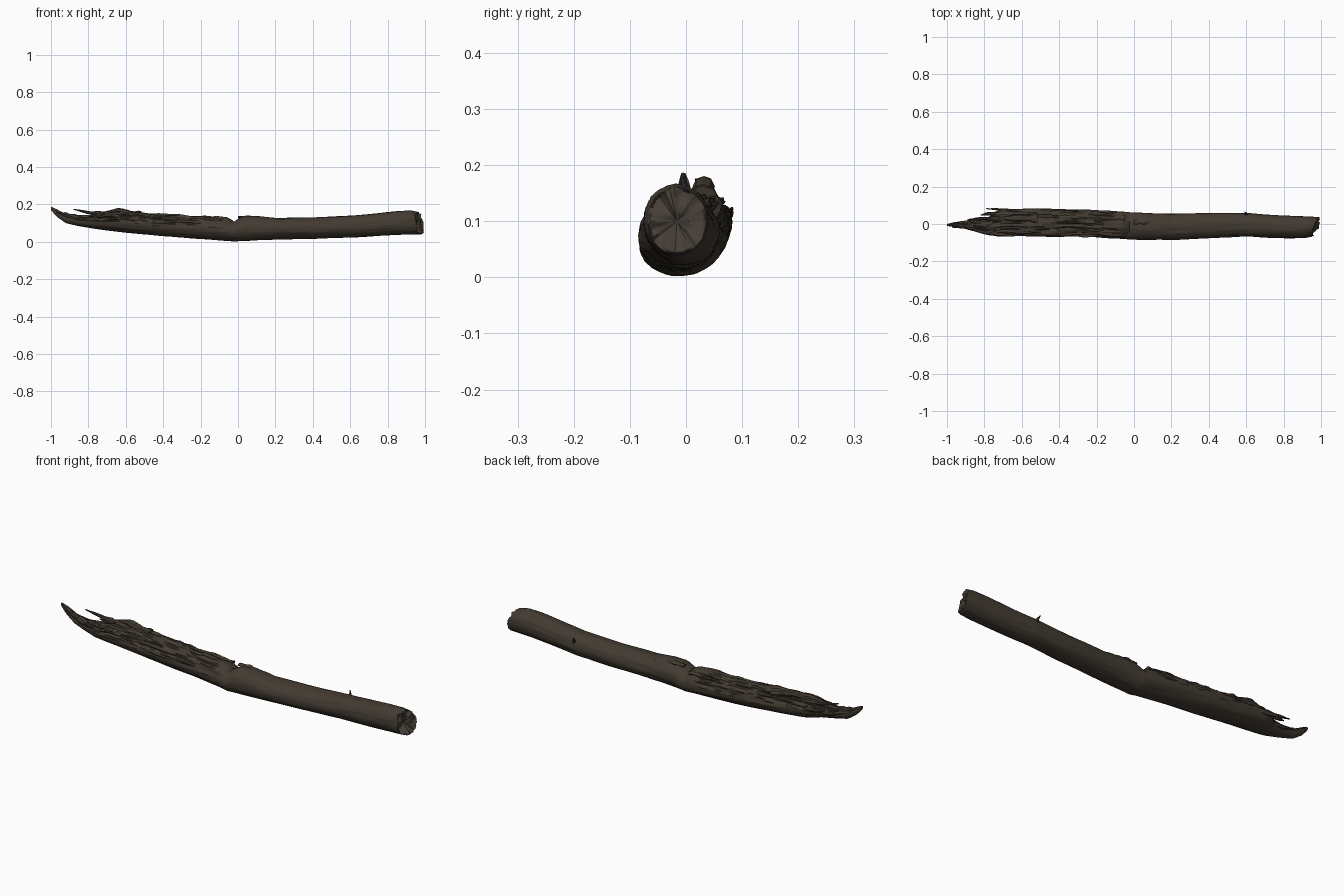
import bpy
import bmesh
from math import sin, cos, pi, radians
from mathutils import Vector, noise

default_cube = bpy.data.objects.get("Cube")
if default_cube:
    bpy.data.objects.remove(default_cube, do_unlink=True)


def make_material(name, colour):
    material = bpy.data.materials.new(name)
    material.use_nodes = True
    material.diffuse_color = colour
    for node in material.node_tree.nodes:
        if node.type == 'BSDF_PRINCIPLED':
            node.inputs["Base Color"].default_value = colour
            node.inputs["Roughness"].default_value = 0.9
    return material


bark = make_material("dark brown bark", (.055, .043, .031, 1))
end_wood = make_material("weathered end wood", (.061, .049, .037, 1))

# Outline of the log along its length: x, front y, back y, bottom z, top z
STATIONS = [
    (-1, -.01, 0, .17, .187), (-.97, -.015, .008, .135, .175),
    (-.92, -.022, .015, .1, .15), (-.85, -.04, .022, .084, .14),
    (-.78, -.058, .035, .072, .142), (-.74, -.062, .066, .066, .148),
    (-.7, -.065, .08, .06, .16), (-.58, -.066, .082, .047, .157),
    (-.4, -.066, .08, .03, .145), (-.2, -.07, .074, .015, .138),
    (-.06, -.079, .066, .005, .131), (-.02, -.083, .062, .002, .11),
    (.03, -.085, .06, .004, .138), (.1, -.086, .057, .008, .139),
    (.2, -.085, .055, .012, .127), (.4, -.076, .058, .015, .13),
    (.6, -.066, .06, .024, .14), (.7, -.072, .051, .029, .148),
    (.85, -.076, .043, .036, .163), (.93, -.075, .04, .039, .166),
    (.97, -.068, .036, .04, .16),
]


def outline(x):
    for a, b in zip(STATIONS, STATIONS[1:]):
        if x <= b[0]:
            t = (x - a[0]) / (b[0] - a[0])
            return [p + (q - p) * t for p, q in zip(a[1:], b[1:])]
    return STATIONS[-1][1:]


def streak(x, angle, along, around):
    return noise.noise(Vector((x * along, cos(angle) * around, sin(angle) * around)))


def log_point(x, angle):
    front, back, low, high = outline(x)
    y_mid, z_mid = (front + back) / 2, (low + high) / 2
    size = 1 + .035 * streak(x, angle, 4, 2) + .03 * streak(x, angle, 7, 7)
    # Torn, stepped grain on the upper side of the split half
    up = max(0, min(1, (sin(angle) + .1) * 2))
    torn = up * max(0, min(1, (-.03 - x) * 8))
    grain = streak(x, angle, 6, 6) + .5 * streak(x, angle, 14, 13)
    size += torn * (.1 * round(grain * 3) / 3 + .12 * grain - .03)
    # Crack running down the front from the notch
    crack_x = -.02 - .06 * (1 - sin(angle))
    if sin(angle) > -.2 and cos(angle) < .3:
        size -= .09 * max(0, 1 - abs(x - crack_x) / .012)
    y = y_mid + (back - front) / 2 * cos(angle) * size
    z = z_mid + (high - low) / 2 * sin(angle) * size
    # Slanted break at the whole end
    slant = max(0, (x - .88) / .09)
    x += slant * (.4 * (y + .016) - .16 * (z - .1))
    x += slant * .012 * streak(1, angle, 1, 4)
    return Vector((x, y, z))


def finish(name, bm, materials):
    bmesh.ops.recalc_face_normals(bm, faces=bm.faces)
    mesh = bpy.data.meshes.new(name)
    bm.to_mesh(mesh)
    bm.free()
    for material in materials:
        mesh.materials.append(material)
    obj = bpy.data.objects.new(name, mesh)
    bpy.context.collection.objects.link(obj)
    bpy.ops.object.select_all(action='DESELECT')
    obj.select_set(True)
    bpy.context.view_layer.objects.active = obj
    bpy.ops.object.shade_smooth_by_angle(angle=radians(40))
    return obj


def bridge(bm, first, second, material_index=0):
    count = len(first)
    for i in range(count):
        j = (i + 1) % count
        face = bm.faces.new((first[i], first[j], second[j], second[i]))
        face.material_index = material_index


# Log body with a rough broken end cap
SIDES, STEPS = 72, 240
bm = bmesh.new()
rings = []
for step in range(STEPS + 1):
    x = -1 + 1.97 * step / STEPS
    rings.append([bm.verts.new(log_point(x, 2 * pi * i / SIDES)) for i in range(SIDES)])
for first, second in zip(rings, rings[1:]):
    bridge(bm, first, second)
bm.faces.new(rings[0])
rim = [v.co.copy() for v in rings[-1]]
centre = sum(rim, Vector()) / SIDES
previous = rings[-1]
for scale in (.93, .8, .6, .4, .2, .06):
    ring = []
    for co in rim:
        point = centre.lerp(co, scale)
        point.x += .016 * noise.noise(point * 30) - .012 * (1 - scale)
        ring.append(bm.verts.new(point))
    bridge(bm, previous, ring, 1)
    previous = ring
bm.faces.new(previous).material_index = 1
finish("log_body", bm, [bark, end_wood])


# Splinters: tapered ragged shards along a short path
def splinter(name, path, radius, flat=1, sides=8, steps=14):
    points = [Vector(p) for p in path]
    bm = bmesh.new()
    previous = None
    for step in range(steps + 1):
        t = step / steps
        place = t * (len(points) - 1)
        index = min(int(place), len(points) - 2)
        centre = points[index].lerp(points[index + 1], place - index)
        direction = (points[index + 1] - points[index]).normalized()
        side = direction.cross(Vector((0, 0, 1))).normalized()
        up = side.cross(direction)
        r = radius * (1 - .8 * t) * (1 + .5 * noise.noise(centre * 45))
        ring = []
        for i in range(sides):
            a = 2 * pi * i / sides
            ring.append(bm.verts.new(centre + side * cos(a) * r * flat + up * sin(a) * r))
        if previous:
            bridge(bm, previous, ring)
        else:
            bm.faces.new(ring)
        previous = ring
    bm.faces.new(previous)
    finish(name, bm, [bark])


splinter("crest_splinter", [(-.52, .03, .14), (-.64, .032, .166), (-.72, .03, .155)], .022, 1.2)
splinter("upper_splinter", [(-.7, .025, .145), (-.8, .03, .156), (-.88, .018, .174)], .015)
splinter("back_splinter", [(-.62, .068, .11), (-.72, .078, .112), (-.79, .082, .122)], .019, .6)
splinter("inner_splinter", [(-.7, .05, .12), (-.78, .055, .125), (-.82, .048, .13)], .016)
splinter("low_splinter", [(-.74, .02, .11), (-.83, .026, .112), (-.89, .022, .125)], .017)
splinter("tip_splinter", [(-.84, -.02, .12), (-.92, -.012, .145), (-.97, -.018, .158)], .018)
splinter("front_shard", [(-.5, -.03, .13), (-.66, -.034, .138), (-.8, -.04, .135)], .013, 1.3)

# Raised bark strips beside the notch
splinter("bark_ridge", [(0, .01, .131), (.06, .012, .133), (.2, .015, .12)], .009, 2)
splinter("back_bark_ridge", [(-.05, .03, .117), (-.2, .04, .124), (-.38, .042, .132)], .009, 2)

# Small broken twig on the back
splinter("twig_stub", [(.6, .042, .1), (.6, .056, .118), (.592, .064, .136)], .011)
